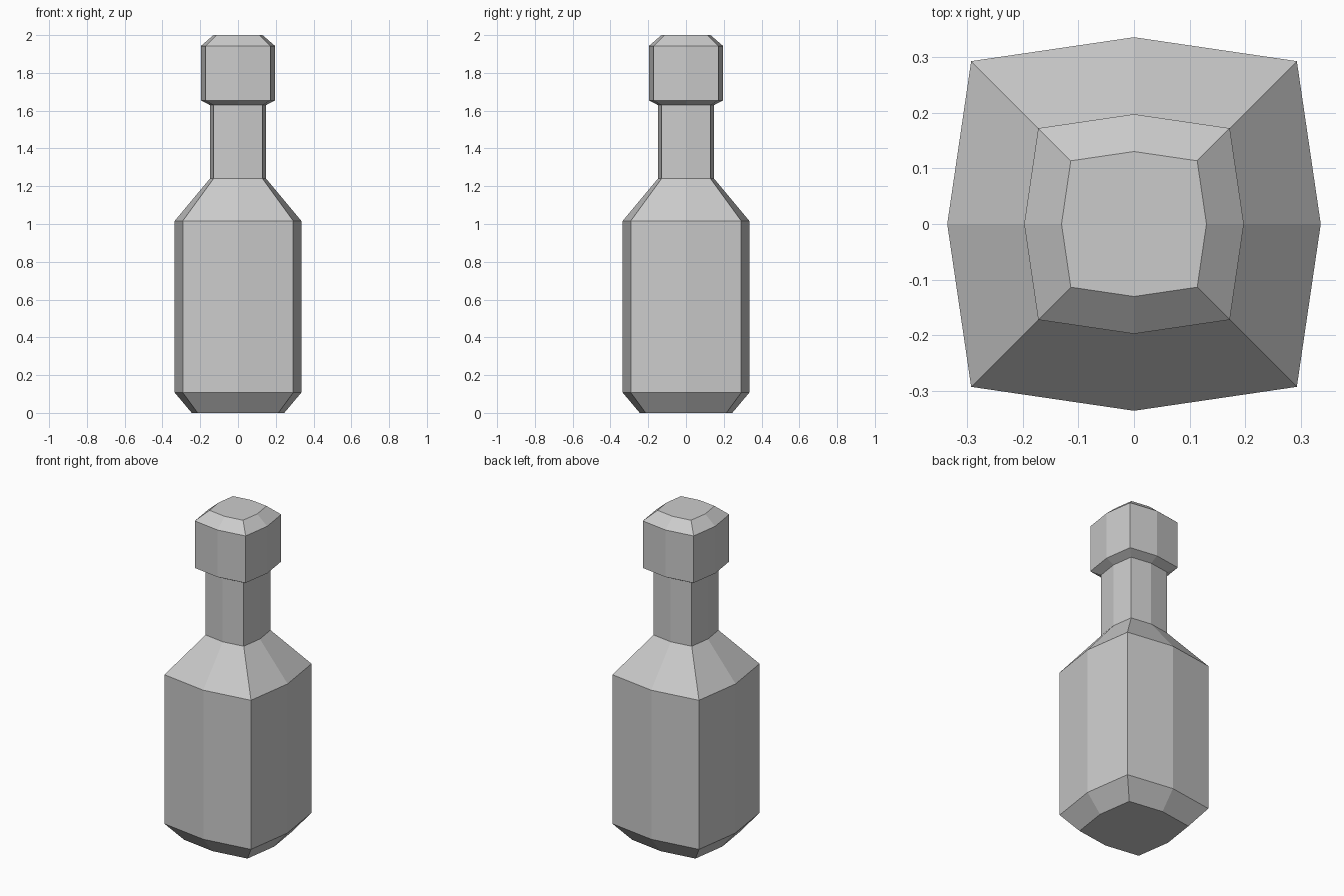
import bpy, bmesh

if "Cube" in bpy.data.objects:
    bpy.data.objects.remove(bpy.data.objects["Cube"])

# Cross-section: square with each side bowed out at its midpoint (unit = midpoint radius)
C = 0.872
SECTION = [(1, 0), (C, C), (0, 1), (-C, C), (-1, 0), (-C, -C), (0, -1), (C, -C)]


def lathe(name, profile):
    """Skin the cross-section through (radius, height) pairs and cap both ends."""
    bm = bmesh.new()
    rings = [[bm.verts.new((x * r, y * r, z)) for x, y in SECTION] for r, z in profile]
    n = len(SECTION)
    for low, high in zip(rings, rings[1:]):
        for i in range(n):
            j = (i + 1) % n
            bm.faces.new((low[i], low[j], high[j], high[i]))
    bm.faces.new(rings[0][::-1])
    bm.faces.new(rings[-1])
    mesh = bpy.data.meshes.new(name)
    bm.to_mesh(mesh)
    bm.free()
    obj = bpy.data.objects.new(name, mesh)
    bpy.context.collection.objects.link(obj)
    return obj


# Whole bottle: base bevel, body, shoulder, neck, stopper in one continuous surface
lathe("bottle", [
    (0.245, 0.0), (0.335, 0.107),     # base bevel
    (0.335, 1.017), (0.148, 1.241),   # body and shoulder
    (0.148, 1.629), (0.197, 1.655),   # neck and stopper underside
    (0.197, 1.942), (0.13, 2.0),      # stopper and top bevel
])
